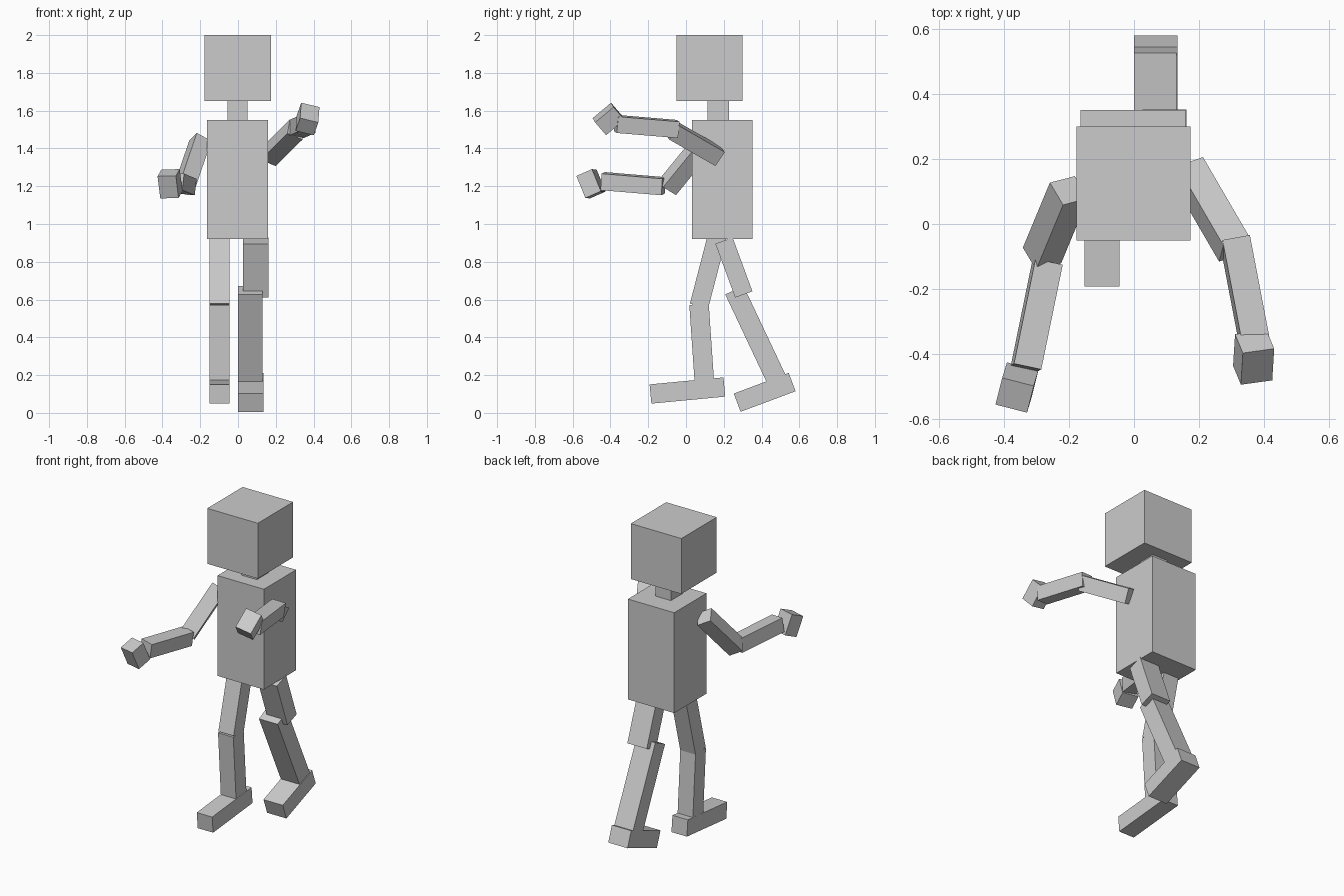
import bpy
import bmesh
from mathutils import Vector, Matrix

cube = bpy.data.objects.get("Cube")
if cube:
    bpy.data.objects.remove(cube, do_unlink=True)

grey = bpy.data.materials.new("plain_grey")
grey.use_nodes = True
grey.diffuse_color = (0.6, 0.6, 0.6, 1)
grey.node_tree.nodes["Principled BSDF"].inputs["Base Color"].default_value = (0.6, 0.6, 0.6, 1)


def block(name, start, end, width, height, up=(0, 0, 1)):
    """Box running from start to end; height lies along up, width across it."""
    start, end = Vector(start), Vector(end)
    axis = end - start
    length = axis.length
    axis.normalize()
    side = axis.cross(Vector(up)).normalized()
    top = side.cross(axis)
    frame = Matrix((side, axis, top)).transposed().to_4x4()
    bm = bmesh.new()
    bmesh.ops.create_cube(bm, size=1, matrix=Matrix.Diagonal((width, length, height, 1)))
    mesh = bpy.data.meshes.new(name)
    bm.to_mesh(mesh)
    bm.free()
    mesh.materials.append(grey)
    obj = bpy.data.objects.new(name, mesh)
    obj.matrix_world = Matrix.Translation((start + end) / 2) @ frame
    bpy.context.collection.objects.link(obj)


def fist(name, centre, forward, up):
    centre, forward = Vector(centre), Vector(forward).normalized() * 0.046
    block(name, centre - forward, centre + forward, 0.1, 0.127, up)


back = (0, 1, 0)

# Head, neck and torso
block("head", (-0.002, 0.124, 1.652), (-0.002, 0.124, 2), 0.351, 0.351, back)
block("neck", (-0.002, 0.171, 1.53), (-0.002, 0.171, 1.67), 0.106, 0.114, back)
block("torso", (-0.003, 0.191, 0.92), (-0.003, 0.191, 1.55), 0.322, 0.32, back)

# Right leg, stepping forward
x = -0.098
block("right_thigh", (x, 0.174, 0.97), (x, 0.069, 0.566), 0.106, 0.1, back)
block("right_shin", (x, 0.069, 0.575), (x, 0.098, 0.15), 0.106, 0.103, back)
block("right_foot", (x, 0.203, 0.137), (x, -0.188, 0.1), 0.107, 0.102)

# Left leg, trailing
block("left_thigh", (0.094, 0.201, 0.912), (0.094, 0.306, 0.627), 0.135, 0.097, back)
block("left_shin", (0.065, 0.256, 0.65), (0.065, 0.485, 0.165), 0.13, 0.107, back)
block("left_foot", (0.067, 0.562, 0.163), (0.067, 0.271, 0.054), 0.134, 0.103)

# Right arm, lowered and reaching forward
block("right_upper_arm", (-0.2, 0.103, 1.44), (-0.283, -0.097, 1.195), 0.09, 0.09, (0.04, -0.068, 0.041))
block("right_forearm", (-0.266, -0.119, 1.2), (-0.332, -0.441, 1.227), 0.086, 0.088, (0.1, 0, 1))
fist("right_hand", (-0.36, -0.503, 1.213), (-0.02, -0.08, -0.035), (-0.015, -0.05, 0.116))

# Left arm, raised and reaching forward
block("left_upper_arm", (0.166, 0.167, 1.36), (0.308, -0.077, 1.5), 0.09, 0.09, (0.15, 0.55, 0.82))
block("left_forearm", (0.31, -0.046, 1.503), (0.372, -0.37, 1.53), 0.086, 0.087, (0.12, 0, 1))
fist("left_hand", (0.368, -0.41, 1.556), (0.025, -0.06, 0.07), (0.011, 0.085, 0.095))
